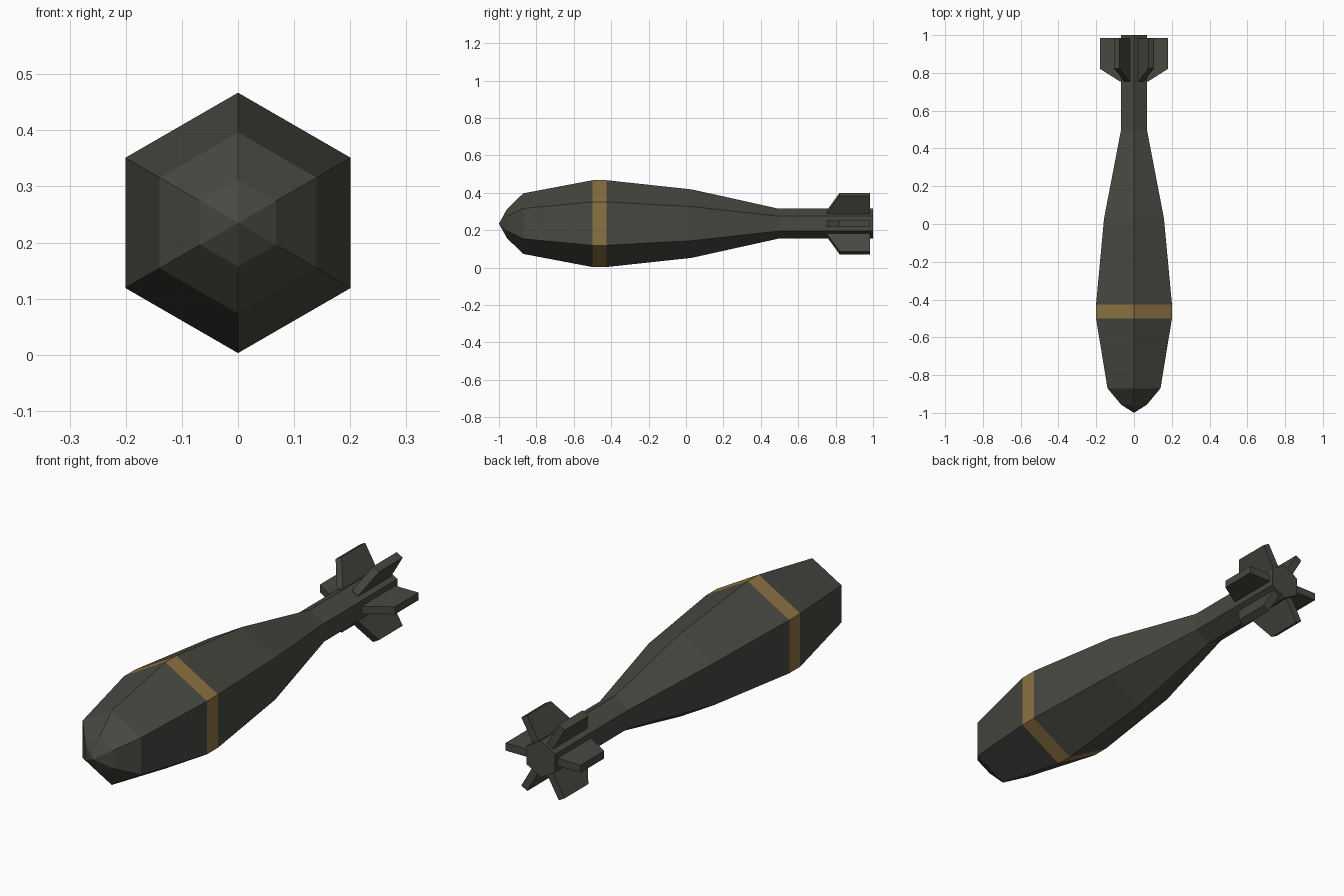
import bpy, bmesh, math

if "Cube" in bpy.data.objects:
    bpy.data.objects.remove(bpy.data.objects["Cube"])

CZ = 0.235  # height of the long axis


def material(name, rgb):
    m = bpy.data.materials.new(name)
    lin = [((c / 255 + 0.055) / 1.055) ** 2.4 for c in rgb]
    m.diffuse_color = (*lin, 1)
    m.use_nodes = True
    m.node_tree.nodes["Principled BSDF"].inputs["Base Color"].default_value = m.diffuse_color
    return m


olive = material("dark olive grey", (72, 72, 66))
gold = material("dull gold", (140, 115, 66))


def finish(name, bm, mats):
    bmesh.ops.recalc_face_normals(bm, faces=bm.faces)
    me = bpy.data.meshes.new(name)
    bm.to_mesh(me)
    bm.free()
    for m in mats:
        me.materials.append(m)
    ob = bpy.data.objects.new(name, me)
    bpy.context.collection.objects.link(ob)
    return ob


# Six-sided body, lofted along y from (y, radius) stations
stations = [(-0.957, 0.078), (-0.87, 0.162), (-0.5, 0.232), (-0.425, 0.232),
            (0.03, 0.183), (0.495, 0.08), (1.0, 0.08)]
bm = bmesh.new()
rings = []
for y, r in stations:
    angles = [math.radians(30 + 60 * i) for i in range(6)]
    rings.append([bm.verts.new((r * math.cos(a), y, CZ + r * math.sin(a))) for a in angles])
tip = bm.verts.new((0, -1, CZ))
for i in range(6):
    j = (i + 1) % 6
    bm.faces.new((tip, rings[0][i], rings[0][j]))
    for k, (a, b) in enumerate(zip(rings, rings[1:])):
        f = bm.faces.new((a[i], b[i], b[j], a[j]))
        f.material_index = 1 if k == 2 else 0  # painted band
bm.faces.new(rings[-1])
finish("body", bm, [olive, gold])

# Six tail fins, one on each flat of the tail tube
outline = [(0.06, 0.755), (0.075, 0.755), (0.181, 0.822), (0.181, 0.985), (0.06, 0.985)]
HALF = 0.0165
for n in range(6):
    a = math.radians(60 * n)
    c, s = math.cos(a), math.sin(a)
    bm = bmesh.new()
    sides = [[bm.verts.new((r * c - t * s, y, CZ + r * s + t * c)) for r, y in outline]
             for t in (-HALF, HALF)]
    bm.faces.new(sides[0])
    bm.faces.new(sides[1][::-1])
    for i in range(len(outline)):
        j = (i + 1) % len(outline)
        bm.faces.new((sides[0][i], sides[0][j], sides[1][j], sides[1][i]))
    finish(f"tail_fin_{n + 1}", bm, [olive])
